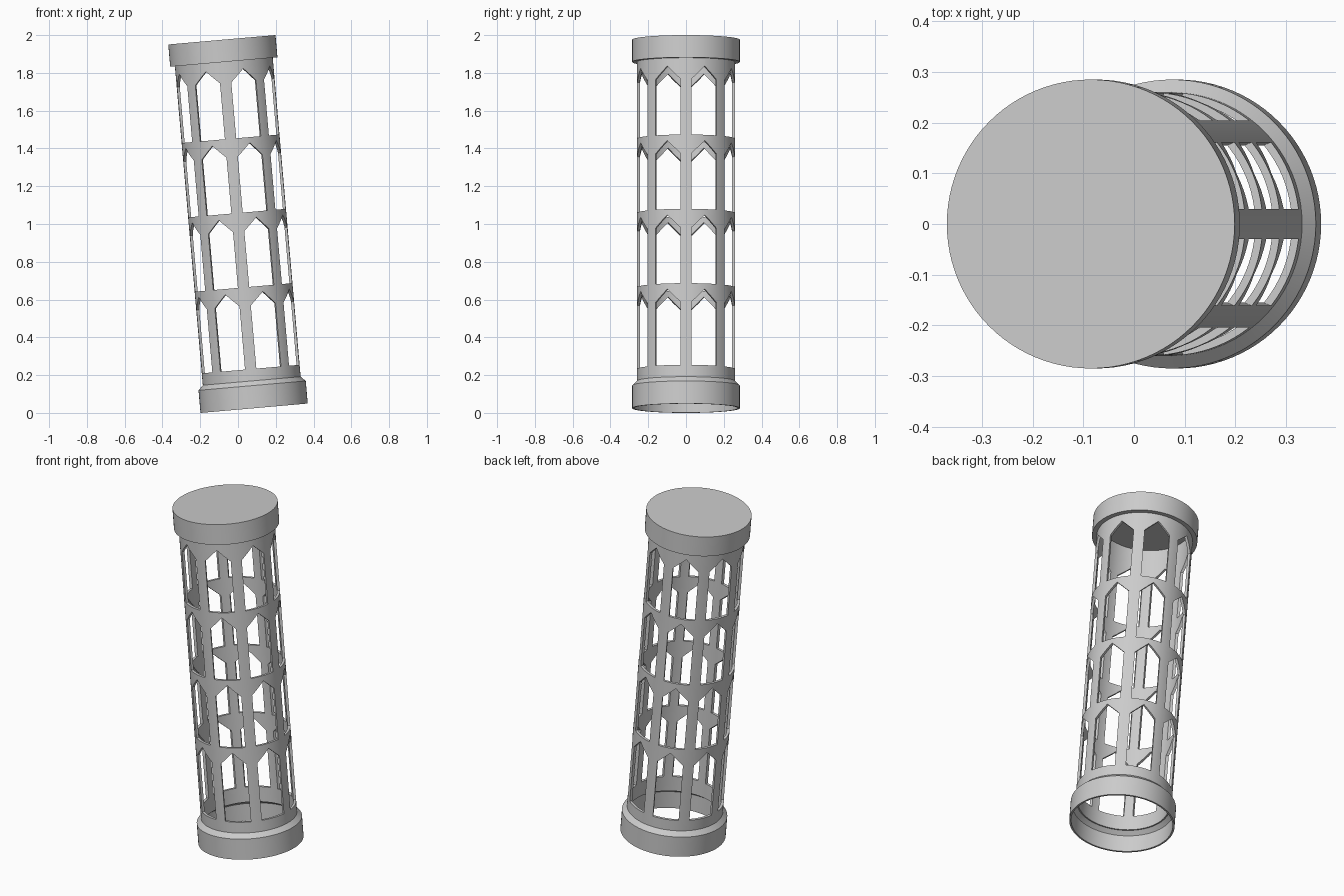
import bpy
import bmesh
from math import radians, pi, cos, sin
from mathutils import Matrix

cube = bpy.data.objects.get("Cube")
if cube:
    bpy.data.objects.remove(cube, do_unlink=True)

LENGTH = 1.958
TILT = Matrix.Translation((0, 0, 1)) @ Matrix.Rotation(radians(-5), 4, 'Y') \
    @ Matrix.Translation((0, 0, -LENGTH / 2))
SEGMENTS = 96
OUTER, INNER, RIM = 0.26, 0.245, 0.285

grey = bpy.data.materials.new("plain_grey")
grey.use_nodes = True
colour = (0.6, 0.6, 0.6, 1)
grey.diffuse_color = colour
grey.node_tree.nodes["Principled BSDF"].inputs["Base Color"].default_value = colour


def make_object(name, bm):
    bmesh.ops.recalc_face_normals(bm, faces=bm.faces)
    mesh = bpy.data.meshes.new(name)
    bm.to_mesh(mesh)
    bm.free()
    mesh.materials.append(grey)
    obj = bpy.data.objects.new(name, mesh)
    bpy.context.collection.objects.link(obj)
    return obj


def lathe(name, profile, closed=True):
    """Spin a (radius, height) profile around the axis."""
    bm = bmesh.new()
    verts = [bm.verts.new((r, 0, z)) for r, z in profile]
    edges = [bm.edges.new(pair) for pair in zip(verts, verts[1:])]
    if closed:
        edges.append(bm.edges.new((verts[-1], verts[0])))
    bmesh.ops.spin(bm, geom=verts + edges, cent=(0, 0, 0), axis=(0, 0, 1),
                   angle=2 * pi, steps=SEGMENTS, use_merge=True)
    bmesh.ops.remove_doubles(bm, verts=bm.verts, dist=1e-5)
    return make_object(name, bm)


def arch_prism(bm, angle, bottom, apex, half=0.071, rise=0.068):
    """Pointed window block that passes through the wall."""
    outline = [(-half, bottom), (half, bottom), (half, apex - rise),
               (0, apex), (-half, apex - rise)]
    turn = Matrix.Rotation(angle, 4, 'Z')
    face = bm.faces.new([bm.verts.new(turn @ Matrix.Translation((0.2, y, z)).translation)
                         for y, z in outline])
    out = bmesh.ops.extrude_face_region(bm, geom=[face])
    moved = [g for g in out["geom"] if isinstance(g, bmesh.types.BMVert)]
    bmesh.ops.translate(bm, verts=moved, vec=(0.12 * cos(angle), 0.12 * sin(angle), 0))


# Lattice tube with four rows of eight pointed windows
tube = lathe("lattice_tube", [(INNER, 0.12), (OUTER, 0.12), (OUTER, 1.93), (INNER, 1.93)])
bm = bmesh.new()
for row in range(4):
    apex = 0.612 + 0.395 * row
    bottom = 0.208 if row == 0 else apex - 0.365
    for k in range(8):
        arch_prism(bm, (k + 0.5) * pi / 4, bottom, apex)
cutter = make_object("window_cutter", bm)
cutter.hide_render = True
cut = tube.modifiers.new("windows", 'BOOLEAN')
cut.operation = 'DIFFERENCE'
cut.solver = 'EXACT'
cut.object = cutter
bpy.context.view_layer.objects.active = tube
bpy.ops.object.modifier_apply(modifier=cut.name)
bpy.data.objects.remove(cutter, do_unlink=True)

# Open base collar with chamfered shoulder
collar = lathe("base_collar", [(RIM, 0), (RIM, 0.12), (OUTER, 0.145), (0.252, 0.145),
                               (0.252, 0.12), (0.275, 0.1), (0.275, 0)])

# Hollow cap with a flat top
cap = lathe("top_cap", [(0, LENGTH), (RIM, LENGTH), (RIM, 1.84), (0.252, 1.84),
                        (0.252, 1.925), (0, 1.925)], closed=False)

# Lean every part and smooth the round walls
for obj in (tube, collar, cap):
    obj.data.transform(TILT)
    bpy.ops.object.select_all(action='DESELECT')
    obj.select_set(True)
    bpy.context.view_layer.objects.active = obj
    bpy.ops.object.shade_smooth_by_angle(angle=radians(20))
